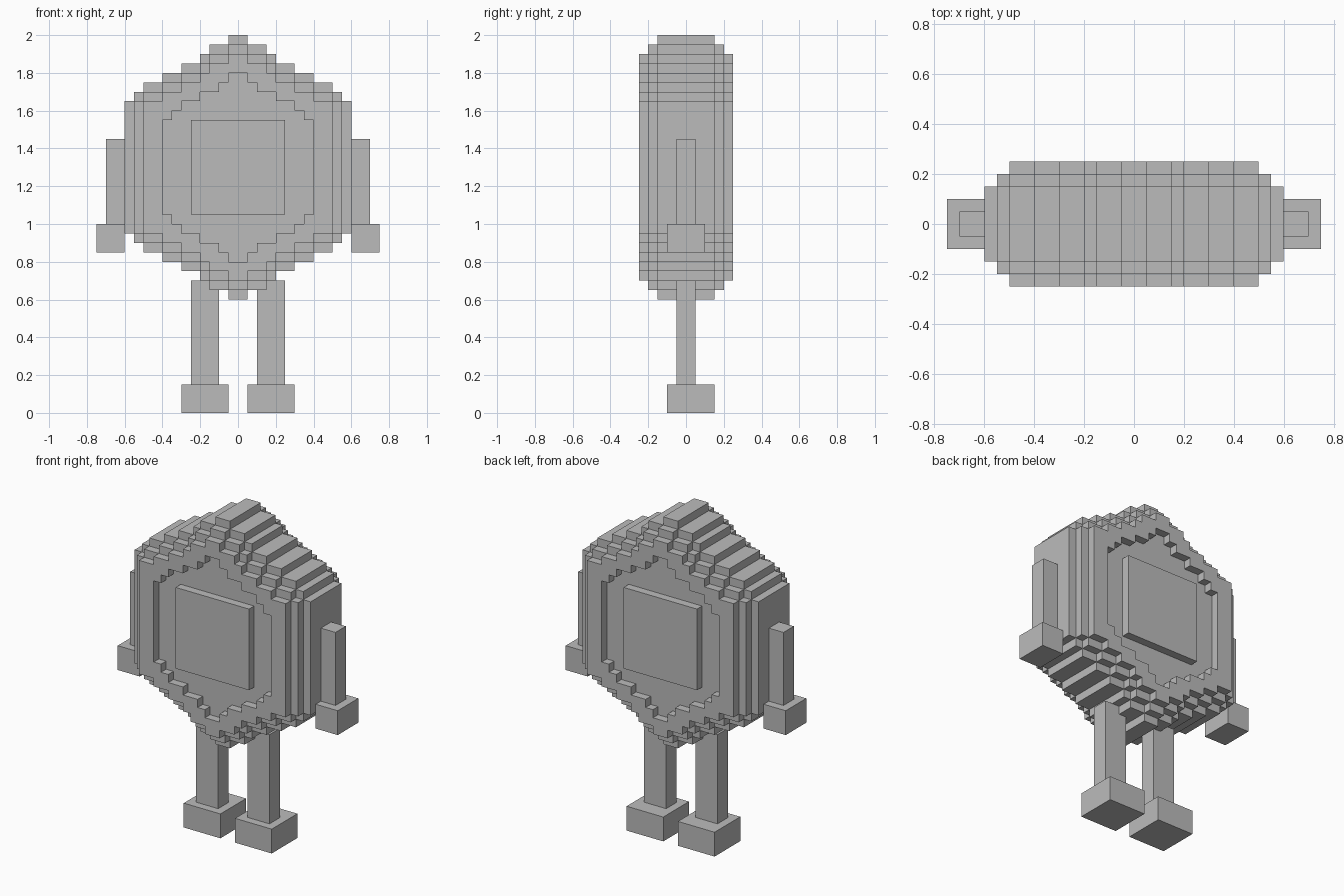
import bpy
import bmesh
from mathutils import Vector

cube = bpy.data.objects.get("Cube")
if cube:
    bpy.data.objects.remove(cube, do_unlink=True)

STEP = 0.05    # size of one block
MID_Z = 1.3    # height of the body's centre

grey = bpy.data.materials.new("plain grey")
grey.use_nodes = True
grey.diffuse_color = (0.5, 0.5, 0.5, 1)
grey.node_tree.nodes["Principled BSDF"].inputs["Base Color"].default_value = (0.5, 0.5, 0.5, 1)


def finish(bm, name):
    bmesh.ops.recalc_face_normals(bm, faces=bm.faces)
    mesh = bpy.data.meshes.new(name)
    bm.to_mesh(mesh)
    bm.free()
    mesh.materials.append(grey)
    obj = bpy.data.objects.new(name, mesh)
    bpy.context.collection.objects.link(obj)
    return obj


def box(name, low, high):
    low, high = Vector(low), Vector(high)
    bm = bmesh.new()
    bmesh.ops.create_cube(bm, size=1)
    for v in bm.verts:
        v.co = (low + high) / 2 + v.co * (high - low)
    return finish(bm, name)


def outline(widths, half_height):
    """Stepped outline in blocks: half widths of the rows, from the tip down."""
    quarter = []
    for row, w in enumerate(widths):
        quarter.append((w, half_height - row))
        if row + 1 < len(widths):
            quarter.append((w, half_height - row - 1))
    right = quarter + [(x, -z) for x, z in reversed(quarter)]
    loop = right + [(-x, z) for x, z in reversed(right)]
    return [(x * STEP, MID_Z + z * STEP) for x, z in loop]


def slab(name, loops, y0, y1):
    """Flat plate between two depths; a second loop cuts a hole."""
    bm = bmesh.new()
    edges = []
    for loop in loops:
        vs = [bm.verts.new((x, y0, z)) for x, z in loop]
        edges += [bm.edges.new((a, b)) for a, b in zip(vs, vs[1:] + vs[:1])]
    bmesh.ops.triangle_fill(bm, edges=edges, use_beauty=True, normal=(0, -1, 0))
    out = bmesh.ops.extrude_face_region(bm, geom=bm.faces[:], use_keep_orig=True)
    moved = [g for g in out["geom"] if isinstance(g, bmesh.types.BMVert)]
    bmesh.ops.translate(bm, verts=moved, vec=(0, y1 - y0, 0))
    return finish(bm, name)


# Stepped body: each layer outward is one block smaller all round
core = outline([1, 3, 4, 6, 8, 10, 11, 12], 14)
middle = outline([1, 3, 4, 6, 8, 10, 11], 13)
outer = outline([1, 3, 4, 6, 8, 10], 12)
opening = outline([1, 2, 4, 6, 7, 8], 10)

slab("body_core", [core], -0.15, 0.15)
slab("body_middle", [middle], -0.2, 0.2)

# Rim around the recess and raised square panel, on both faces
for side, s in (("front", -1), ("back", 1)):
    slab(side + "_rim", [outer, opening], s * 0.2, s * 0.25)
    y0, y1 = sorted((s * 0.2, s * 0.25))
    box(side + "_panel", (-0.25, y0, 1.05), (0.25, y1, 1.55))

# Limbs
for side, s in (("left", 1), ("right", -1)):
    def limb(part, x0, x1, y0, y1, z0, z1):
        a, b = sorted((s * x0, s * x1))
        box(side + "_" + part, (a, y0, z0), (b, y1, z1))

    limb("arm", 0.6, 0.7, -0.05, 0.05, 1.0, 1.45)
    limb("hand", 0.6, 0.75, -0.1, 0.1, 0.85, 1.0)
    limb("leg", 0.1, 0.25, -0.05, 0.05, 0.15, 0.7)
    limb("foot", 0.05, 0.3, -0.1, 0.15, 0.0, 0.15)
